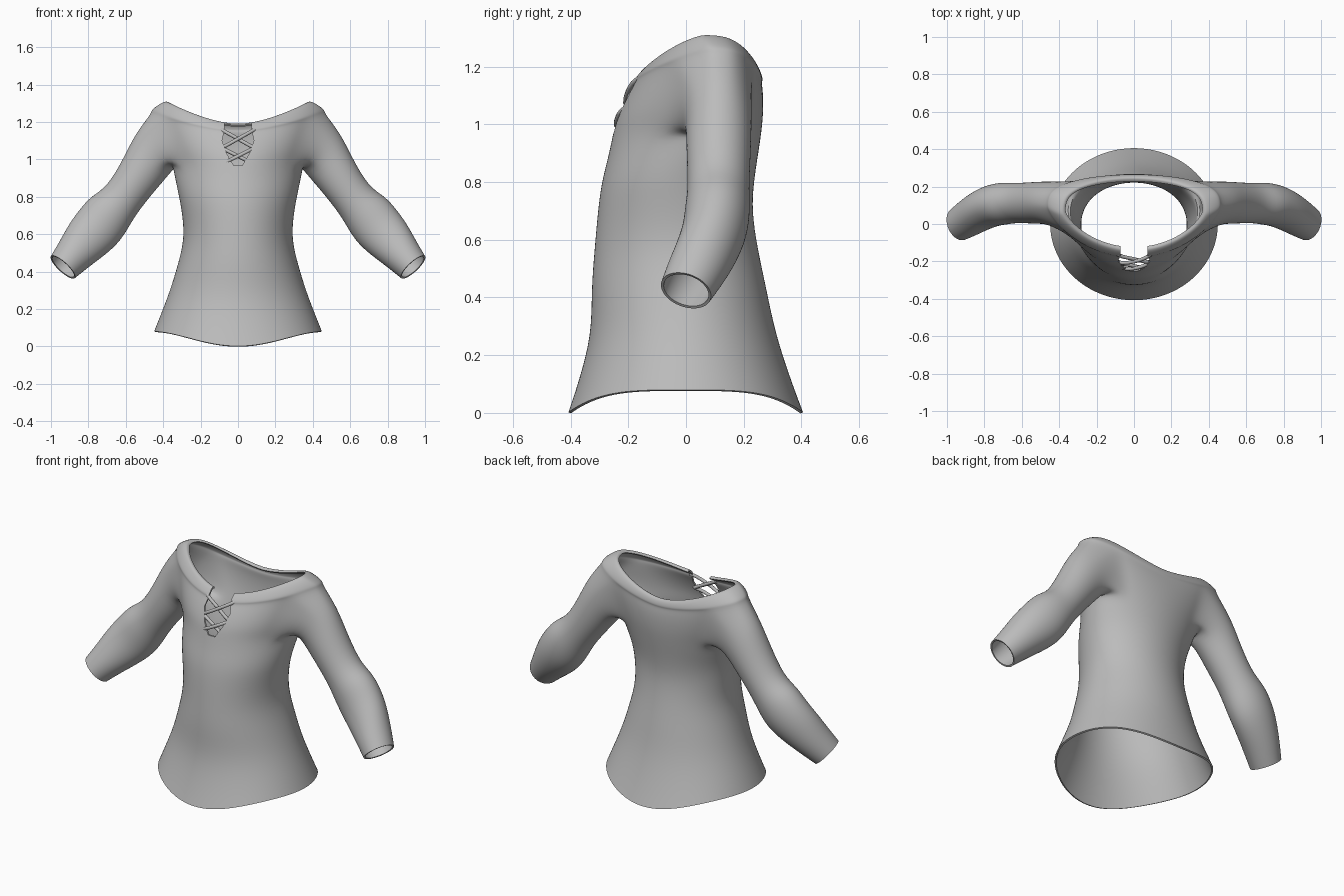
import bpy, bmesh, math
from mathutils import Vector

if "Cube" in bpy.data.objects:
    bpy.data.objects.remove(bpy.data.objects["Cube"])

N = 32                      # columns around the torso
A0, A1 = -3, 4              # armhole column range around the side
R0, R1 = 8, 12              # armhole ring range

cloth = bpy.data.materials.new("grey cloth")
cloth.diffuse_color = (0.5, 0.5, 0.5, 1)
cloth.use_nodes = True
cloth.node_tree.nodes["Principled BSDF"].inputs["Base Color"].default_value = cloth.diffuse_color

# lower torso: height, half width, front y, back y
LOWER = [
    (0.00, 0.451, -0.410, 0.408),
    (0.10, 0.422, -0.376, 0.370),
    (0.27, 0.368, -0.328, 0.312),
    (0.43, 0.325, -0.330, 0.280),
    (0.57, 0.288, -0.318, 0.249),
    (0.70, 0.298, -0.307, 0.229),
    (0.80, 0.316, -0.294, 0.236),
    (0.89, 0.336, -0.270, 0.250),
]
# chest to collar: centre height, side height, half width, front y, back y
UPPER = [
    (0.970, 0.965, 0.350, -0.254, 0.262),
    (1.020, 1.040, 0.385, -0.243, 0.267),
    (1.070, 1.120, 0.415, -0.222, 0.269),
    (1.115, 1.190, 0.440, -0.198, 0.267),
    (1.145, 1.250, 0.462, -0.178, 0.262),
    (1.150, 1.262, 0.470, -0.184, 0.268),
    (1.180, 1.296, 0.425, -0.160, 0.260),
    (1.192, 1.316, 0.383, -0.140, 0.245),
    (1.180, 1.300, 0.368, -0.125, 0.228),
]
# the hem rises at the sides and levels out towards the waist
RINGS = [(z, z + 0.08 * max(0, 1 - z / 0.43) ** 1.5, a, f, b) for z, a, f, b in LOWER] + UPPER

# sleeve: centre x, y, z and half height
SLEEVE = [
    (0.445, 0.115, 1.045, 0.142),
    (0.520, 0.113, 0.930, 0.122),
    (0.622, 0.113, 0.780, 0.106),
    (0.688, 0.110, 0.714, 0.134),
    (0.745, 0.103, 0.640, 0.139),
    (0.810, 0.078, 0.570, 0.128),
    (0.875, 0.040, 0.495, 0.105),
    (0.936, 0.000, 0.424, 0.088),
]


def torso_point(ring, k):
    zc, zs, a, yf, yb = ring
    u = min(1, max(0, (zc - 0.8) / 0.35))      # oval below, pointed front and flat back above
    cy = 0.1 * u - 0.035 * max(0, (zc - 1.15) / 0.04)
    t = 2 * math.pi * k / N
    c, s = math.cos(t), math.sin(t)
    w = abs(c) ** 1.6 if zc > 0.9 else 1 - s ** 4
    if abs(s) < 1e-6:
        y = cy
    elif s > 0:
        y = cy + (yb - cy) * s ** (1 - 0.3 * u)
    else:
        y = cy + (yf - cy) * (-s) ** (1 + 0.4 * u)
    return Vector((a * c, y, zc * (1 - w) + zs * w))


def add_sleeve(bm, loop, side):
    """Extend an armhole loop of vertices down the arm."""
    up = Vector((0.735 * side, 0, 0.678))
    along = Vector((0.678 * side, 0, -0.735))
    n = len(loop)
    first = sum((v.co for v in loop), Vector()) / n
    # even spacing, turned to best match the armhole, following its direction
    raw = [math.atan2(v.co.y - first.y, (v.co - first).dot(up)) for v in loop]
    even = [raw[0] + 2 * math.pi * i / n for i in range(n)]
    turn = sum(math.atan2(math.sin(r - e), math.cos(r - e)) for r, e in zip(raw, even)) / n
    prev = loop
    for q, (cx, cy, cz, h) in enumerate(SLEEVE):
        d = min(h, 0.114)
        tilt = (0, 0.15, 0.3)[max(0, q - 5)]   # the cuff is cut shorter at the front
        centre = Vector((cx * side, cy, cz))
        ring = []
        for e in even:
            v = d * math.sin(e + turn)
            ring.append(bm.verts.new(centre + up * h * math.cos(e + turn)
                                     + Vector((0, v, 0)) + along * v * tilt))
        for i in range(n):
            j = (i + 1) % n
            bm.faces.new((prev[i], prev[j], ring[j], ring[i]))
        prev = ring


def in_armhole(r, k):
    right = (k - A0) % N < A1 - A0
    left = (N // 2 - 1 - k - A0) % N < A1 - A0
    return R0 <= r < R1 and (right or left)


# blouse body with both sleeves
bm = bmesh.new()
grid = [[bm.verts.new(torso_point(r, k)) for k in range(N)] for r in RINGS]
for r in range(len(RINGS) - 1):
    for k in range(N):
        if not in_armhole(r, k):
            j = (k + 1) % N
            bm.faces.new((grid[r][k], grid[r][j], grid[r + 1][j], grid[r + 1][k]))

# armhole boundary: top row towards the back, down, bottom row forward, up
path = [(R1, k) for k in range(A0, A1)] + [(r, A1) for r in range(R1, R0, -1)]
path += [(R0, k) for k in range(A1, A0, -1)] + [(r, A0) for r in range(R0, R1)]
add_sleeve(bm, [grid[r][k % N] for r, k in path], 1)
add_sleeve(bm, [grid[r][(N // 2 - k) % N] for r, k in path], -1)

bmesh.ops.delete(bm, geom=[v for v in bm.verts if not v.link_faces], context='VERTS')
bmesh.ops.recalc_face_normals(bm, faces=bm.faces[:])
# keep the outside facing out
probe = min(bm.faces, key=lambda f: (f.calc_center_median() - Vector((0, -0.32, 0.48))).length)
if probe.normal.y > 0:
    bmesh.ops.reverse_faces(bm, faces=bm.faces[:])
me = bpy.data.meshes.new("blouse")
bm.to_mesh(me)
bm.free()
blouse = bpy.data.objects.new("blouse", me)
bpy.context.collection.objects.link(blouse)
me.materials.append(cloth)

# keyhole cutter for the laced front opening
half = [(0.072, 1.30), (0.072, 1.16), (0.085, 1.10), (0.06, 1.03), (0.022, 0.967)]
outline = half + [(-x, z) for x, z in reversed(half)]
cb = bmesh.new()
face = cb.faces.new([cb.verts.new((x, -0.5, z)) for x, z in outline])
out = bmesh.ops.extrude_face_region(cb, geom=[face])
bmesh.ops.translate(cb, verts=[v for v in out["geom"] if isinstance(v, bmesh.types.BMVert)], vec=(0, 0.52, 0))
bmesh.ops.recalc_face_normals(cb, faces=cb.faces[:])
cme = bpy.data.meshes.new("keyhole_cutter")
cb.to_mesh(cme)
cb.free()
cutter = bpy.data.objects.new("keyhole_cutter", cme)
bpy.context.collection.objects.link(cutter)
cutter.hide_render = True

# smooth, thicken and cut the blouse
sub = blouse.modifiers.new("smooth", 'SUBSURF')
sub.levels = sub.render_levels = 2
thick = blouse.modifiers.new("thickness", 'SOLIDIFY')
thick.thickness, thick.offset = 0.01, -1
cut = blouse.modifiers.new("keyhole", 'BOOLEAN')
cut.operation, cut.solver, cut.object = 'DIFFERENCE', 'EXACT', cutter
bpy.context.view_layer.objects.active = blouse
blouse.select_set(True)
for name in ("smooth", "thickness", "keyhole"):
    bpy.ops.object.modifier_apply(modifier=name)
bpy.data.objects.remove(cutter)
bpy.ops.object.shade_smooth_by_angle(angle=math.radians(40))


# crossed laces lying over the opening
def lace(name, x0, z0, x1, z1, lift):
    cu = bpy.data.curves.new(name, 'CURVE')
    cu.dimensions, cu.bevel_depth, cu.bevel_resolution = '3D', 0.01, 2
    cu.use_fill_caps = True
    sp = cu.splines.new('POLY')
    sp.points.add(6)
    for i, p in enumerate(sp.points):
        f = i / 6
        z = z0 + (z1 - z0) * f
        bulge = lift * math.sin(math.pi * f) + 0.012 * abs(2 * f - 1) ** 4
        p.co = (x0 + (x1 - x0) * f, -0.25 + 0.4 * (z - 0.97) + bulge, z, 1)
    ob = bpy.data.objects.new(name, cu)
    cu.materials.append(cloth)
    bpy.context.collection.objects.link(ob)


for n, (w0, z0, w1, z1) in enumerate([(0.09, 1.16, 0.088, 1.06), (0.085, 1.06, 0.065, 0.985)]):
    for s in (-1, 1):
        lace(f"lace_{n}_{'left' if s < 0 else 'right'}", s * w0, z0, -s * w1, z1, -0.007 * s)
